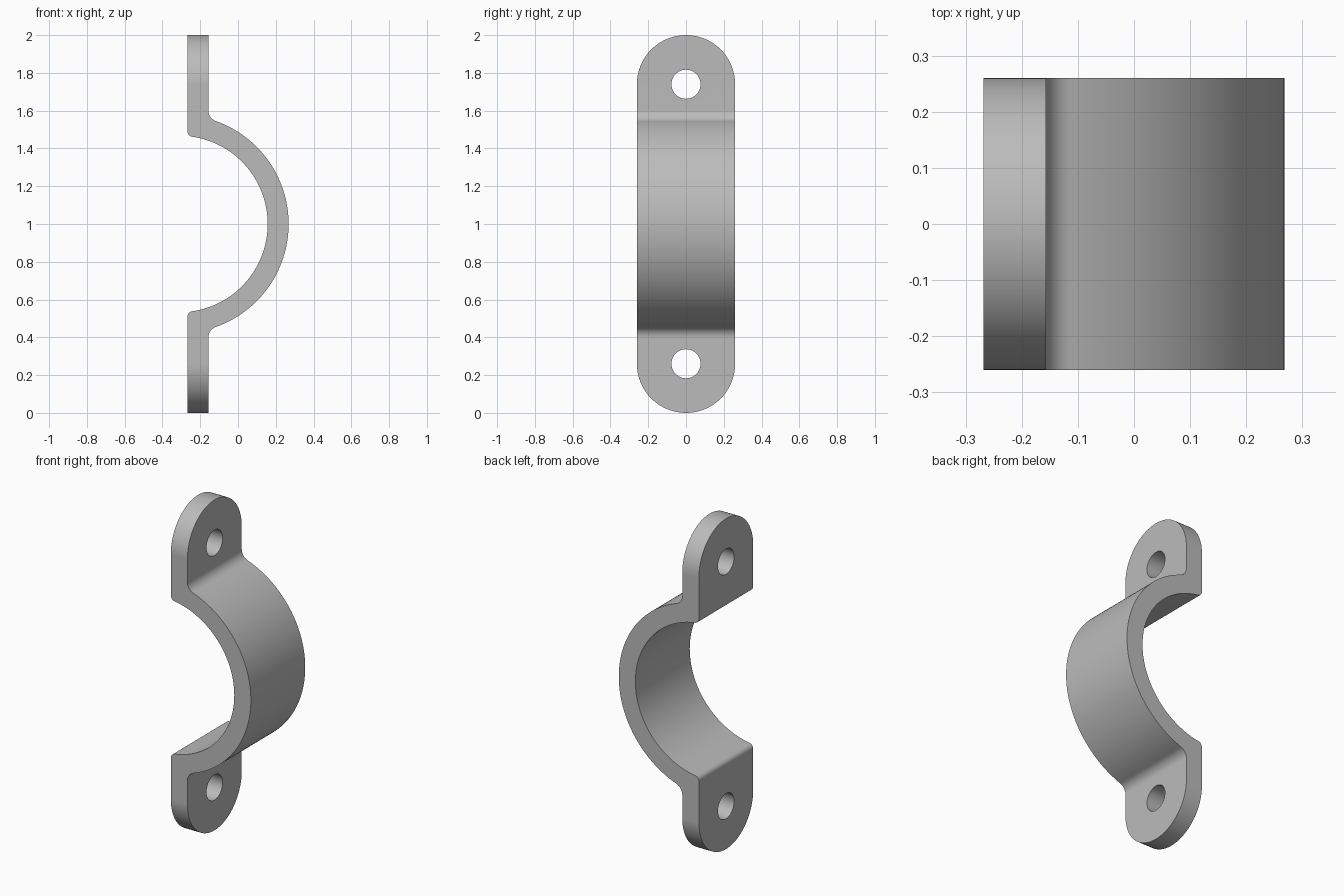
import bpy
import bmesh
from math import atan2, cos, sin, pi, sqrt, radians

cube = bpy.data.objects.get("Cube")
if cube:
    bpy.data.objects.remove(cube, do_unlink=True)

# Main sizes
MID_Z = 1.0
HALF_W = 0.26
BACK_X, FACE_X = -0.268, -0.157
RING_X, R_IN, R_OUT = -0.31, 0.467, 0.578
HOLE_R = 0.077
HOLE_OFF = MID_Z - HALF_W

steel = bpy.data.materials.new("plain grey")
steel.use_nodes = True
grey = (0.5, 0.5, 0.5, 1)
steel.diffuse_color = grey
steel.node_tree.nodes["Principled BSDF"].inputs["Base Color"].default_value = grey


def arc(cx, cz, r, a0, a1, n):
    return [(cx + r * cos(a0 + (a1 - a0) * i / n),
             cz + r * sin(a0 + (a1 - a0) * i / n)) for i in range(n + 1)]


def prism(name, points, vector):
    """Extrude a closed outline of 3D points along a vector."""
    bm = bmesh.new()
    face = bm.faces.new([bm.verts.new(p) for p in points])
    top = bmesh.ops.extrude_face_region(bm, geom=[face])["geom"]
    bmesh.ops.translate(bm, vec=vector,
                        verts=[v for v in top if isinstance(v, bmesh.types.BMVert)])
    bmesh.ops.recalc_face_normals(bm, faces=bm.faces)
    mesh = bpy.data.meshes.new(name)
    bm.to_mesh(mesh)
    bm.free()
    mesh.materials.append(steel)
    obj = bpy.data.objects.new(name, mesh)
    bpy.context.collection.objects.link(obj)
    return obj


def half_edge(wall_x, ring_r, fillet_r, n):
    """Upper half of one strap surface: ring arc, then fillet up to the tab."""
    fx = wall_x + fillet_r
    dx = fx - RING_X
    dz = sqrt((ring_r + fillet_r) ** 2 - dx ** 2)
    a = atan2(dz, dx)
    ring = arc(RING_X, 0, ring_r, 0, a, n)
    fillet = arc(fx, dz, fillet_r, a + pi, pi, 10)
    return ring + fillet[1:] + [(wall_x, 1.1)]


def full_edge(*args):
    upper = half_edge(*args)
    return [(x, -z) for x, z in reversed(upper[1:])] + upper


# Bent strap: side profile drawn through the width
outline = full_edge(FACE_X, R_OUT, 0.06, 48) + full_edge(BACK_X, R_IN, 0.03, 48)[::-1]
strap = prism("clamp_strap", [(x, -0.4, z + MID_Z) for x, z in outline], (0, 0.8, 0))

# Rounded-end outline that trims the strap
ends = arc(0, HOLE_OFF, HALF_W, 0, pi, 48) + arc(0, -HOLE_OFF, HALF_W, pi, 2 * pi, 48)
cutters = [("INTERSECT", prism("end_trimmer",
                               [(-0.5, y, z + MID_Z) for y, z in ends], (1, 0, 0)))]

# Screw holes
for side, label in ((1, "upper"), (-1, "lower")):
    ring = arc(0, MID_Z + side * HOLE_OFF, HOLE_R, 0, 2 * pi, 48)[:-1]
    cutters.append(("DIFFERENCE", prism(label + "_hole_cutter",
                                        [(-0.4, y, z) for y, z in ring], (0.35, 0, 0))))

bpy.ops.object.select_all(action="DESELECT")
bpy.context.view_layer.objects.active = strap
strap.select_set(True)
for operation, cutter in cutters:
    mod = strap.modifiers.new(cutter.name, "BOOLEAN")
    mod.operation = operation
    mod.solver = "EXACT"
    mod.object = cutter
    cutter.hide_render = True
    bpy.ops.object.modifier_apply(modifier=mod.name)
    bpy.data.objects.remove(cutter, do_unlink=True)

# Smooth bends with crisp rims and flat tabs
bpy.ops.object.shade_smooth_by_angle(angle=radians(30))
weighted = strap.modifiers.new("flat_tabs", "WEIGHTED_NORMAL")
weighted.keep_sharp = True
